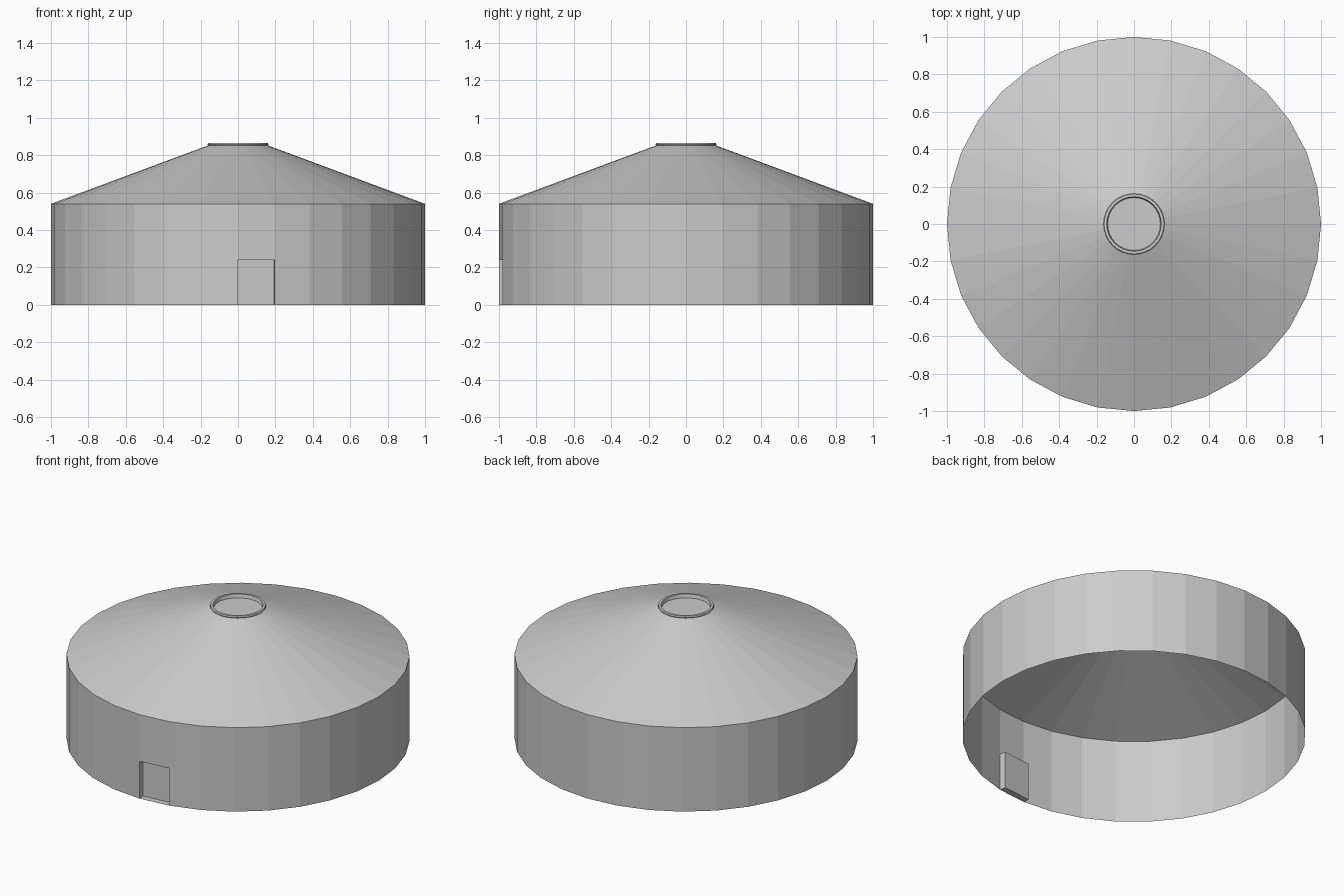
import bpy, bmesh
from math import sin, cos, pi

if "Cube" in bpy.data.objects:
    bpy.data.objects.remove(bpy.data.objects["Cube"])

SIDES = 32


def lathe(name, profile, cap_end=False, edit=None):
    """Turn an (r, z) profile, listed bottom to top, into a faceted shell."""
    bm = bmesh.new()
    rings = [[bm.verts.new((r * cos(2 * pi * i / SIDES), r * sin(2 * pi * i / SIDES), z))
              for i in range(SIDES)] for r, z in profile]
    for lo, hi in zip(rings, rings[1:]):
        for i in range(SIDES):
            j = (i + 1) % SIDES
            bm.faces.new((lo[i], lo[j], hi[j], hi[i]))
    if cap_end:
        bm.faces.new(rings[-1])
    bm.normal_update()
    if edit:
        edit(bm)
    mesh = bpy.data.meshes.new(name)
    bm.to_mesh(mesh)
    bm.free()
    obj = bpy.data.objects.new(name, mesh)
    bpy.context.collection.objects.link(obj)
    return obj


def recess_door(bm):
    """Push the lower front panel just right of centre inwards."""
    door = min(bm.faces, key=lambda f: (f.calc_center_median().x - 0.1) ** 2
               + (f.calc_center_median().y + 0.99) ** 2
               + (f.calc_center_median().z - 0.12) ** 2)
    inward = -0.04 * door.normal.copy()
    res = bmesh.ops.extrude_face_region(bm, geom=[door])
    verts = [g for g in res["geom"] if isinstance(g, bmesh.types.BMVert)]
    bmesh.ops.translate(bm, vec=inward, verts=verts)
    if door.is_valid:
        bm.faces.remove(door)
    bm.normal_update()


# Round wall, open underneath, with the recessed doorway
lathe("wall", [(1, 0), (1, 0.24), (1, 0.54)], edit=recess_door)

# Shallow conical roof
lathe("roof", [(1, 0.54), (0.16, 0.852)])

# Crown ring with a sunken lid
lathe("crown_ring", [(0.16, 0.852), (0.163, 0.857), (0.16, 0.865), (0.146, 0.865), (0.141, 0.843)],
      cap_end=True)
